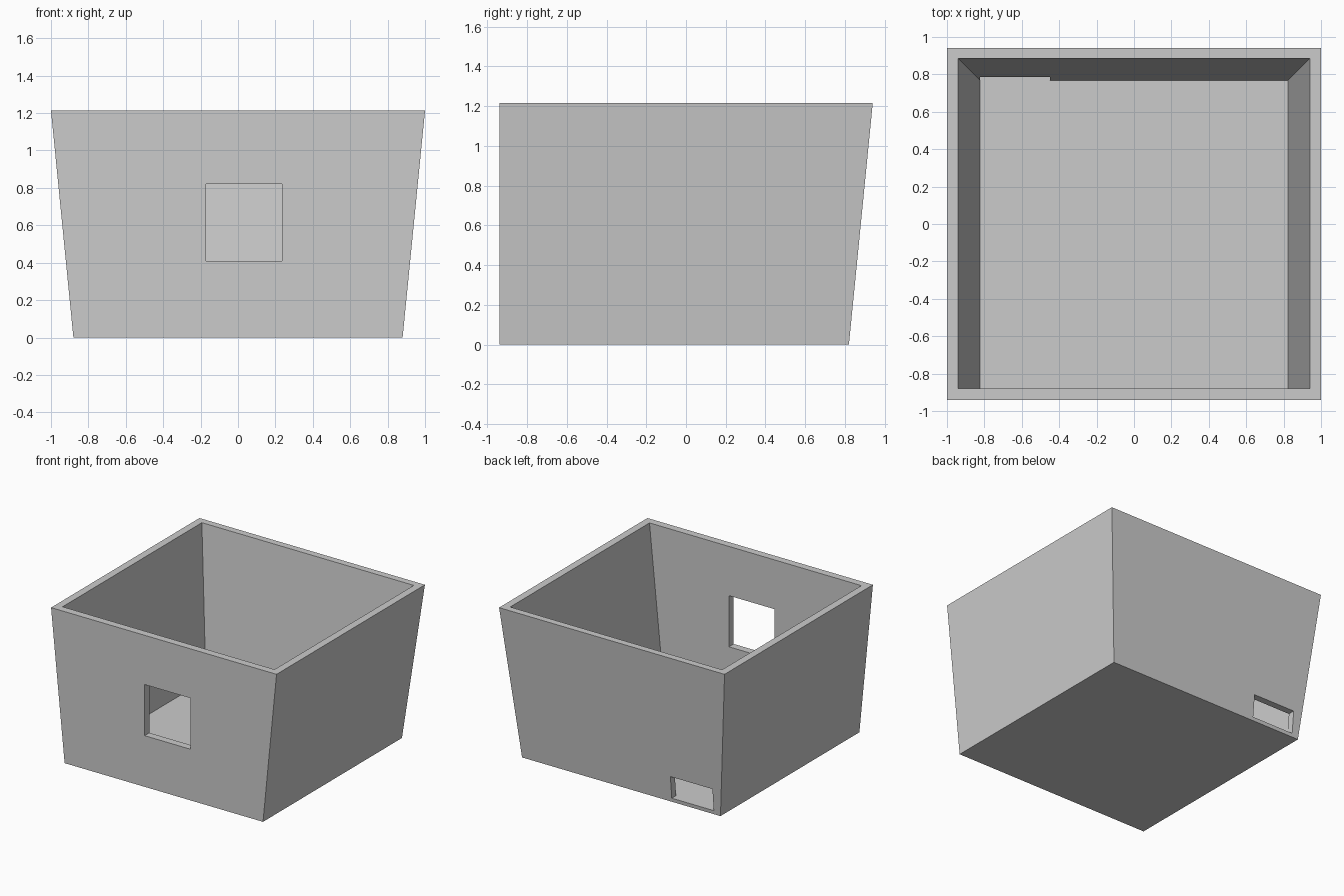
import bpy
import bmesh

cube = bpy.data.objects.get("Cube")
if cube:
    bpy.data.objects.remove(cube, do_unlink=True)

HEIGHT = 1.215
WALL = 0.06
FLOOR = 0.03
SLOPE = 0.12 / HEIGHT      # outward lean of the sides and back
BASE_X, FRONT_Y, BACK_Y = 0.88, -0.94, 0.82

grey = bpy.data.materials.new("mid grey")
grey.use_nodes = True
grey.diffuse_color = (0.6, 0.6, 0.6, 1)
grey.node_tree.nodes["Principled BSDF"].inputs["Base Color"].default_value = grey.diffuse_color


def solid(name, x0, x1, y0, y1, z0, z1, lean=0.0):
    """Block whose sides and back lean outward as they rise; its front is upright."""
    bm = bmesh.new()
    bmesh.ops.create_cube(bm, size=1)
    for v in bm.verts:
        left, back, top = v.co.x > 0, v.co.y > 0, v.co.z > 0
        z = z1 if top else z0
        out = lean * z
        v.co = ((x1 + out) if left else (x0 - out), (y1 + out) if back else y0, z)
    mesh = bpy.data.meshes.new(name)
    bm.to_mesh(mesh)
    bm.free()
    obj = bpy.data.objects.new(name, mesh)
    bpy.context.collection.objects.link(obj)
    mesh.materials.append(grey)
    return obj


def carve(target, cutter):
    """Subtract the cutter from the target, then discard it."""
    cutter.hide_render = True
    mod = target.modifiers.new(cutter.name, "BOOLEAN")
    mod.operation = "DIFFERENCE"
    mod.solver = "EXACT"
    mod.object = cutter
    bpy.context.view_layer.objects.active = target
    bpy.ops.object.modifier_apply(modifier=mod.name)
    bpy.data.objects.remove(cutter, do_unlink=True)


# Leaning outer shell
box = solid("open_box", -BASE_X, BASE_X, FRONT_Y, BACK_Y, 0, HEIGHT, SLOPE)

# Hollow interior, open at the top
inner_x = BASE_X - WALL
carve(box, solid("cavity", -inner_x, inner_x, FRONT_Y + WALL, BACK_Y - WALL + 0.005,
                 FLOOR, HEIGHT + 0.1, SLOPE))

# Square window in the front wall
carve(box, solid("front_window", -0.17, 0.235, FRONT_Y - 0.1, FRONT_Y + 0.2, 0.41, 0.82))

# Low slot at floor level in the back wall
carve(box, solid("back_slot", -0.823, -0.45, BACK_Y - 0.2, BACK_Y + 0.2, FLOOR, 0.21))
